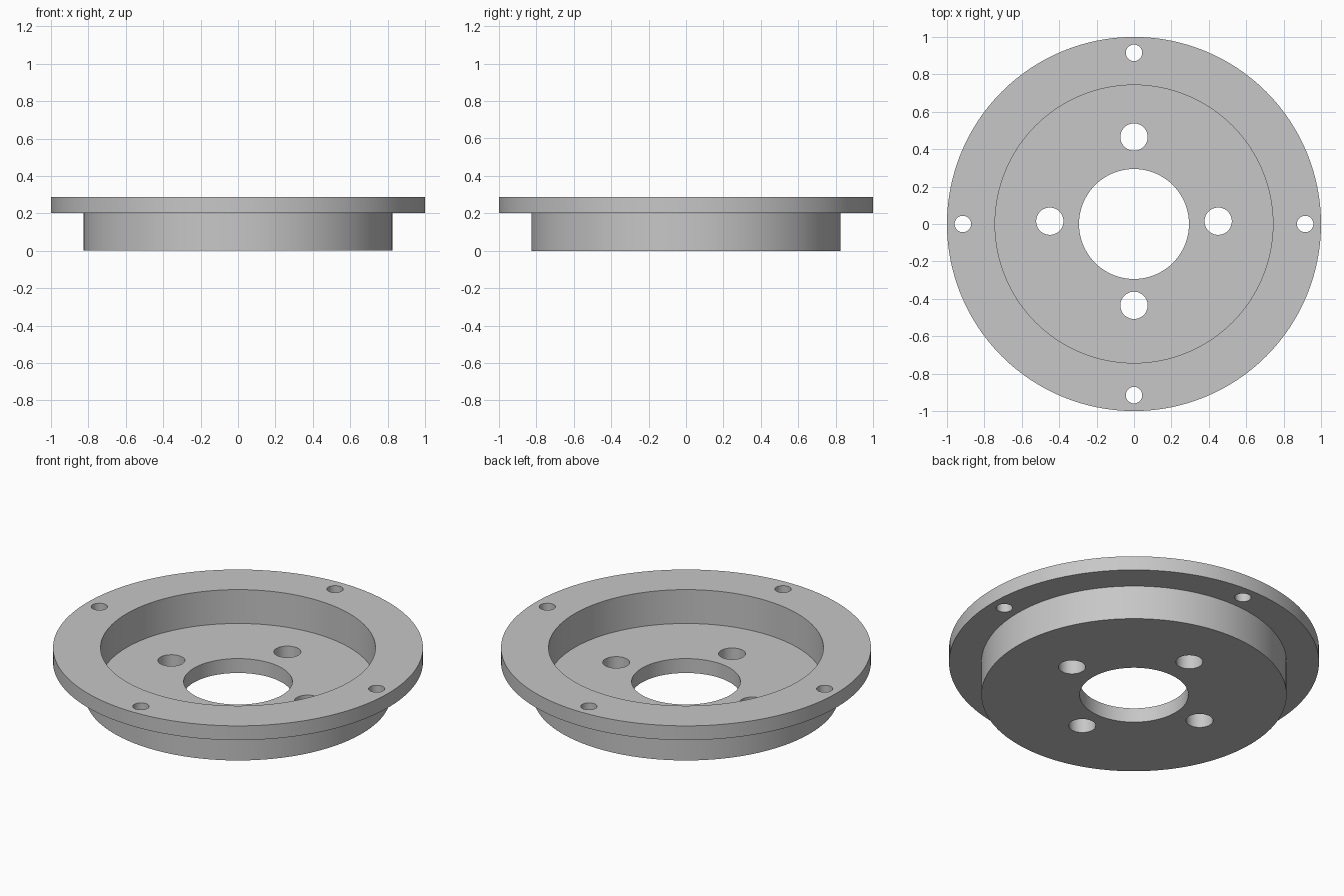
import bpy, bmesh, math

if "Cube" in bpy.data.objects:
    bpy.data.objects.remove(bpy.data.objects["Cube"])

SEG = 128

# Single flat grey
grey = bpy.data.materials.new("plain_grey")
grey.diffuse_color = (0.57, 0.57, 0.57, 1.0)
grey.use_nodes = True
grey.node_tree.nodes["Principled BSDF"].inputs["Base Color"].default_value = grey.diffuse_color

def add_object(name, bm):
    bmesh.ops.recalc_face_normals(bm, faces=bm.faces[:])
    mesh = bpy.data.meshes.new(name)
    bm.to_mesh(mesh)
    bm.free()
    mesh.materials.append(grey)
    obj = bpy.data.objects.new(name, mesh)
    bpy.context.collection.objects.link(obj)
    return obj

# Flanged cup: closed (radius, height) profile turned around z
profile = [(0.294, 0.0), (0.825, 0.0), (0.825, 0.203), (1.0, 0.203),
           (1.0, 0.288), (0.743, 0.288), (0.743, 0.086), (0.294, 0.086)]
bm = bmesh.new()
rings = []
for i in range(SEG):
    a = 2 * math.pi * i / SEG
    rings.append([bm.verts.new((r * math.cos(a), r * math.sin(a), z)) for r, z in profile])
n = len(profile)
for i in range(SEG):
    p, q = rings[i], rings[(i + 1) % SEG]
    for k in range(n):
        bm.faces.new((p[k], q[k], q[(k + 1) % n], p[(k + 1) % n]))
flange = add_object("flanged_cup", bm)

# Bolt holes: four in the floor (circle slightly off centre), four in the rim
bm = bmesh.new()
for circle, radius, offset_y in ((0.45, 0.073, 0.015), (0.915, 0.044, 0.0)):
    for i in range(4):
        a = i * math.pi / 2
        made = bmesh.ops.create_cone(bm, cap_ends=True, segments=48,
                                     radius1=radius, radius2=radius, depth=1.0)
        bmesh.ops.translate(bm, verts=made["verts"],
                            vec=(circle * math.cos(a), circle * math.sin(a) + offset_y, 0.1))
cutter = add_object("hole_cutter", bm)
cutter.hide_render = True

cut = flange.modifiers.new("bolt_holes", 'BOOLEAN')
cut.operation = 'DIFFERENCE'
cut.solver = 'EXACT'
cut.object = cutter

# Apply the cut, remove the helper, shade smooth with sharp edges kept
bpy.context.view_layer.objects.active = flange
flange.select_set(True)
bpy.ops.object.modifier_apply(modifier=cut.name)
bpy.data.objects.remove(cutter, do_unlink=True)
bpy.ops.object.shade_smooth_by_angle(angle=math.radians(30))
